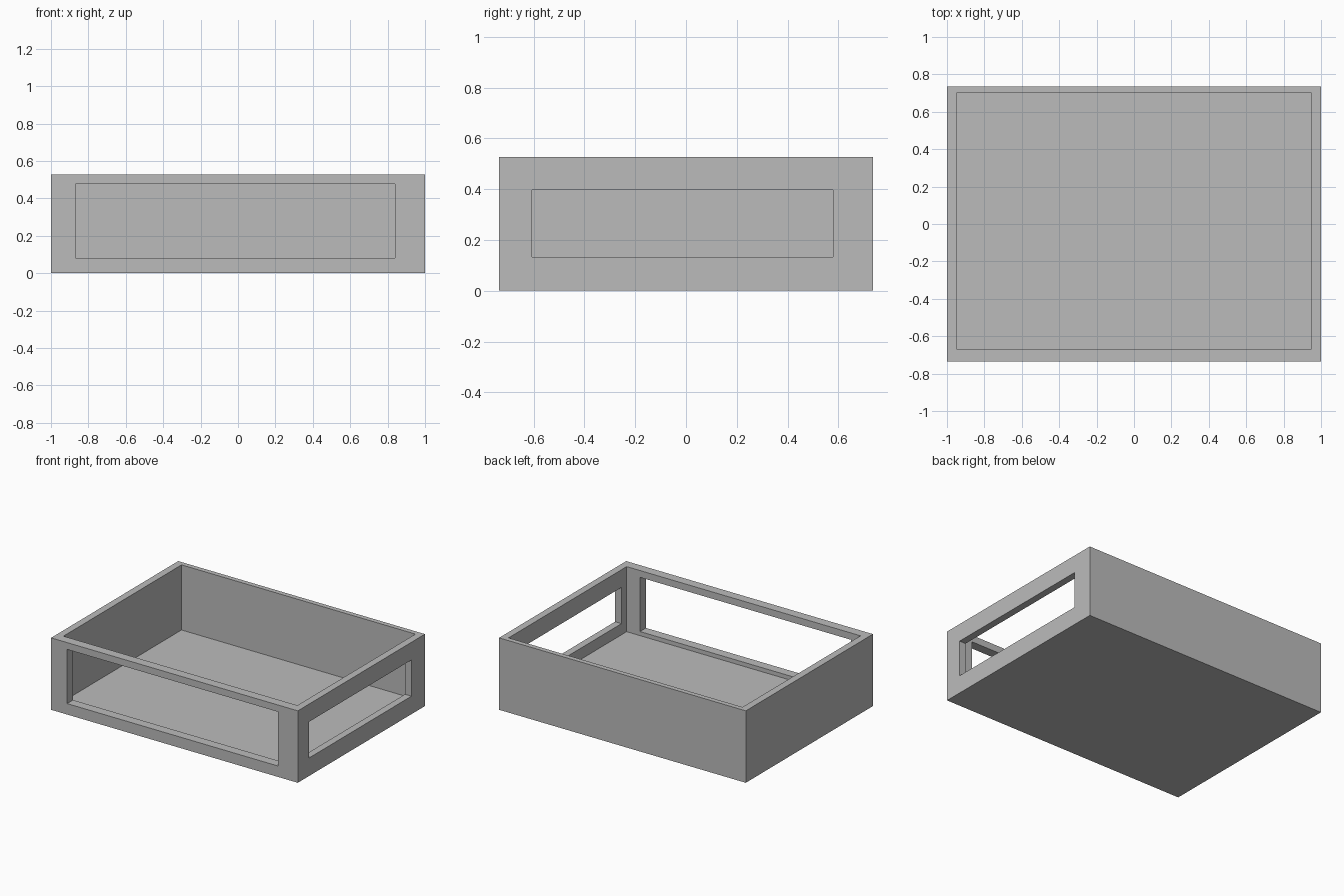
import bpy

default = bpy.data.objects.get("Cube")
if default:
    bpy.data.objects.remove(default, do_unlink=True)

# Single plain grey
grey = bpy.data.materials.new("plain_grey")
grey.use_nodes = True
colour = (0.5, 0.5, 0.5, 1)
grey.diffuse_color = colour
grey.node_tree.nodes["Principled BSDF"].inputs["Base Color"].default_value = colour


def box(name, low, high):
    """Box between two opposite corners."""
    centre = [(a + b) / 2 for a, b in zip(low, high)]
    bpy.ops.mesh.primitive_cube_add(size=1, location=centre)
    obj = bpy.context.object
    obj.name = name
    obj.scale = [b - a for a, b in zip(low, high)]
    bpy.ops.object.transform_apply(location=True, rotation=False, scale=True)
    obj.data.materials.append(grey)
    return obj


def cut(target, cutter):
    """Subtract the cutter from the target, then discard it."""
    cutter.hide_render = True
    mod = target.modifiers.new(cutter.name, 'BOOLEAN')
    mod.operation = 'DIFFERENCE'
    mod.solver = 'EXACT'
    mod.object = cutter
    bpy.context.view_layer.objects.active = target
    bpy.ops.object.modifier_apply(modifier=mod.name)
    bpy.data.objects.remove(cutter, do_unlink=True)


HEIGHT, FLOOR, HALF_DEPTH = 0.527, 0.05, 0.736

# Outer block
tray = box("open_tray", (-1, -HALF_DEPTH, 0), (1, HALF_DEPTH, HEIGHT))

# Open-topped interior
cut(tray, box("interior", (-0.948, -0.667, FLOOR), (0.948, 0.7, HEIGHT + 0.2)))

# Wide opening through the front wall
cut(tray, box("front_opening", (-0.87, -0.9, 0.08), (0.84, -0.5, 0.477)))

# Smaller opening through the left wall
cut(tray, box("left_opening", (0.8, -0.607, 0.132), (1.2, 0.58, 0.397)))
